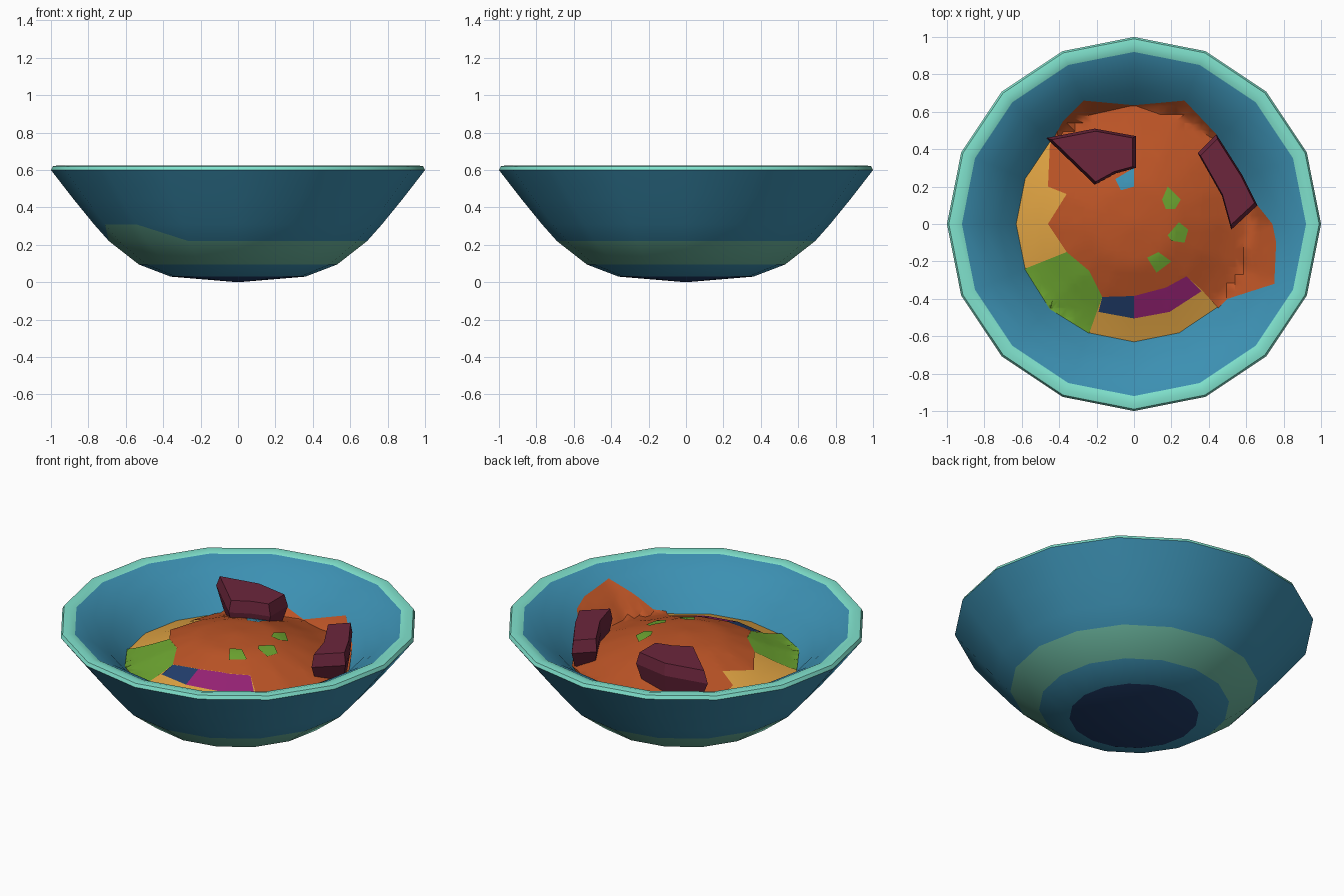
import bpy, bmesh, math

if "Cube" in bpy.data.objects:
    bpy.data.objects.remove(bpy.data.objects["Cube"])

N = 16
STEP = 2 * math.pi / N


def material(name, rgb):
    lin = [(c / 255 / 12.92) if c < 11 else ((c / 255 + 0.055) / 1.055) ** 2.4 for c in rgb]
    m = bpy.data.materials.new(name)
    m.diffuse_color = (*lin, 1)
    m.use_nodes = True
    m.node_tree.nodes["Principled BSDF"].inputs["Base Color"].default_value = m.diffuse_color
    return m


NAMES = ["blue", "mint", "sage", "navy", "orange", "yellow", "green", "magenta", "maroon"]
RGB = [(60, 144, 178), (128, 226, 205), (108, 184, 160), (34, 62, 108), (188, 84, 38),
       (222, 162, 66), (108, 164, 48), (150, 34, 116), (108, 38, 60)]
MATS = {n: material(n, c) for n, c in zip(NAMES, RGB)}


def finish(bm, name, mats, angle=40, smooth=True):
    me = bpy.data.meshes.new(name)
    bm.to_mesh(me)
    bm.free()
    ob = bpy.data.objects.new(name, me)
    bpy.context.collection.objects.link(ob)
    for m in mats:
        me.materials.append(MATS[m])
    if smooth:
        bpy.ops.object.select_all(action='DESELECT')
        ob.select_set(True)
        bpy.context.view_layer.objects.active = ob
        bpy.ops.object.shade_smooth_by_angle(angle=math.radians(angle))
    return ob


def lathe(bm, profile, mat_of_band):
    """Revolve a profile running from the centre outwards; returns its rings."""
    rings = []
    for r, z in profile:
        if r == 0:
            rings.append([bm.verts.new((0, 0, z))] * N)
        else:
            rings.append([bm.verts.new((r * math.cos(i * STEP), r * math.sin(i * STEP), z))
                          for i in range(N)])
    for k in range(len(rings) - 1):
        for i in range(N):
            j = (i + 1) % N
            quad = [rings[k][i], rings[k + 1][i], rings[k + 1][j], rings[k][j]]
            if rings[k][i] is rings[k][j]:
                quad = quad[:3]
            # the glaze splash above the sage band runs out in two triangles
            splash = k == SPLASH_BAND and i in (8, 10) and len(profile) > 6
            if splash:
                a, b, c, d = quad
                parts = [((a, c, d), 2), ((a, b, c), 0)] if i == 8 else [((a, b, d), 2), ((b, c, d), 0)]
            elif k == SPLASH_BAND and i == 9 and len(profile) > 6:
                parts = [(quad, 2)]
            else:
                parts = [(quad, mat_of_band(k))]
            for vs, m in parts:
                bm.faces.new(vs).material_index = m


# Bowl: outer shell, rim and inner wall
SPLASH_BAND = 3
WALL = [(0.92, 0.615), (0.82, 0.56), (0.72, 0.48), (0.63, 0.38)]
OUTER = [(0, 0), (0.36, 0.03), (0.53, 0.095), (0.69, 0.22), (0.77, 0.31), (0.88, 0.445),
         (1.0, 0.60), (0.99, 0.62), (0.96, 0.625)]
BANDS = [3, 0, 2, 0, 0, 0, 1, 1, 1, 0, 0, 0]
bm = bmesh.new()
lathe(bm, OUTER + WALL, lambda k: BANDS[k])
bmesh.ops.recalc_face_normals(bm, faces=bm.faces)
finish(bm, "bowl", NAMES[:4])

# Stew: low dome filling the bowl
DOME = [(0, 0.55), (0.22, 0.53), (0.39, 0.47), (0.51, 0.42), (0.63, 0.38)]
bm = bmesh.new()
lathe(bm, DOME, lambda k: 0)
finish(bm, "stew_surface", ["yellow"])

SURFACE = DOME + WALL[2::-1]


def height(x, y):
    """Height of the faceted stew and wall at a point."""
    phi = math.atan2(y, x) % STEP - STEP / 2
    r = math.hypot(x, y) * math.cos(phi) / math.cos(STEP / 2)
    for (r0, z0), (r1, z1) in zip(SURFACE, SURFACE[1:]):
        if r <= r1:
            return z0 + (z1 - z0) * (r - r0) / (r1 - r0)
    return SURFACE[-1][1]


def drape(name, outline, colour, lift):
    """Thin coloured patch laid over the surface."""
    bm = bmesh.new()
    face = bm.faces.new([bm.verts.new((x, y, 0)) for x, y in outline])
    face.normal_update()
    if face.normal.z < 0:
        face.normal_flip()
    bmesh.ops.triangulate(bm, faces=bm.faces[:])
    for n in range(-20, 21):
        for no in ((1, 0, 0), (0, 1, 0)):
            co = [c * n * 0.045 for c in no]
            bmesh.ops.bisect_plane(bm, geom=bm.verts[:] + bm.edges[:] + bm.faces[:],
                                   plane_co=co, plane_no=no, dist=1e-5)
    bmesh.ops.triangulate(bm, faces=bm.faces[:])
    for v in bm.verts:
        v.co.z = height(v.co.x, v.co.y) + lift
    finish(bm, name, [colour])


# Sauce and vegetable patches
drape("sauce", [(-.46, .2), (-.36, .16), (-.46, 0), (-.36, -.15), (-.24, -.25), (-.17, -.39),
                (0, -.385), (.17, -.34), (.28, -.28), (.36, -.35), (.45, -.45), (.5, -.4),
                (.75, -.32), (.76, -.1), (.74, 0), (.66, .1), (.6, .22), (.44, .48), (.27, .66),
                (0, .635), (-.27, .66), (-.38, .55), (-.45, .42)], "orange", 0.006)
drape("leaf_patch", [(-.585, -.24), (-.36, -.15), (-.24, -.25), (-.17, -.39), (-.24, -.585),
                     (-.45, -.455)], "green", 0.005)
drape("dark_patch", [(-.17, -.39), (0, -.385), (0, -.505), (-.19, -.47)], "navy", 0.005)
drape("beet_patch", [(0, -.385), (.17, -.34), (.28, -.28), (.36, -.36), (.19, -.47), (0, -.505)],
      "magenta", 0.005)
drape("blue_patch", [(-.1, .24), (-.07, .18), (0, .2), (0, .3)], "blue", 0.01)
for i, pts in enumerate([[(.15, .13), (.18, .2), (.25, .13), (.22, .08), (.17, .08)],
                         [(.18, -.06), (.24, .01), (.29, -.03), (.27, -.1), (.2, -.09)],
                         [(.07, -.18), (.13, -.15), (.2, -.2), (.12, -.26)]]):
    drape(f"herb_{i + 1}", pts, "green", 0.012)


def chunk(name, outline, levels):
    """Faceted lump built from scaled copies of one outline."""
    bm = bmesh.new()
    n = len(outline)
    cx = sum(p[0] for p in outline) / n
    cy = sum(p[1] for p in outline) / n
    rings = [[bm.verts.new((cx + (x - cx) * s, cy + (y - cy) * s, z)) for x, y in outline]
             for s, z in levels]
    for a, b in zip(rings, rings[1:]):
        for i in range(n):
            j = (i + 1) % n
            bm.faces.new((a[i], a[j], b[j], b[i]))
    bm.faces.new(rings[0])
    bm.faces.new(rings[-1])
    bmesh.ops.recalc_face_normals(bm, faces=bm.faces)
    finish(bm, name, ["maroon"], smooth=False)


# Meat chunks
chunk("meat_chunk_back", [(-.47, .46), (-.21, .51), (.01, .47), (.01, .3), (-.1, .27), (-.21, .21)],
      [(0.8, 0.42), (1.0, 0.54), (0.9, 0.61)])
chunk("meat_chunk_right", [(.34, .38), (.44, .48), (.58, .26), (.66, .1), (.52, -.03), (.47, .15)],
      [(0.8, 0.38), (1.0, 0.49), (0.9, 0.56)])
